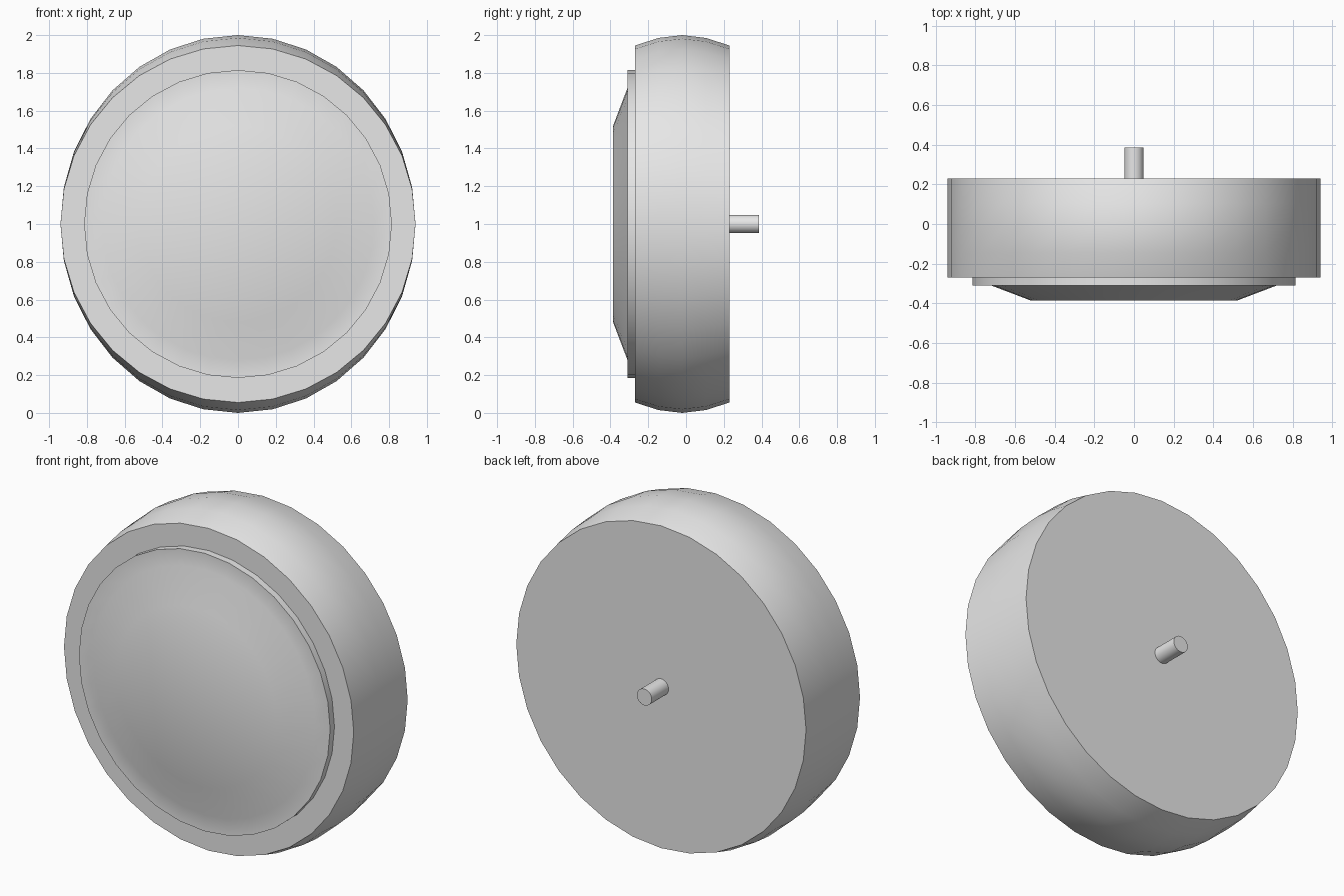
import bpy
import bmesh
import math

cube = bpy.data.objects.get("Cube")
if cube:
    bpy.data.objects.remove(cube, do_unlink=True)

grey = bpy.data.materials.new("plain grey")
grey.use_nodes = True
grey.diffuse_color = (0.8, 0.8, 0.8, 1)
grey.node_tree.nodes["Principled BSDF"].inputs["Base Color"].default_value = (0.8, 0.8, 0.8, 1)


def lathe(name, profile, centre_z=1.0, segments=32):
    """Closed solid along y from (y, half width, half height) rings."""
    bm = bmesh.new()
    rings = []
    for y, rx, rz in profile:
        ring = []
        for i in range(segments):
            a = math.tau * i / segments
            ring.append(bm.verts.new((rx * math.sin(a), y, centre_z + rz * math.cos(a))))
        rings.append(ring)
    for low, high in zip(rings, rings[1:]):
        for i in range(segments):
            j = (i + 1) % segments
            bm.faces.new((low[i], low[j], high[j], high[i]))
    bm.faces.new(rings[0])
    bm.faces.new(rings[-1])
    bmesh.ops.recalc_face_normals(bm, faces=bm.faces)
    mesh = bpy.data.meshes.new(name)
    bm.to_mesh(mesh)
    bm.free()
    mesh.materials.append(grey)
    obj = bpy.data.objects.new(name, mesh)
    bpy.context.collection.objects.link(obj)
    bpy.ops.object.select_all(action='DESELECT')
    obj.select_set(True)
    bpy.context.view_layer.objects.active = obj
    bpy.ops.object.shade_smooth_by_angle(angle=math.radians(30))
    return obj


# Drum, bulging only upward and downward at mid depth
width = 0.94
lathe("drum", [(-0.27, width, 0.945), (-0.145, width, 0.985), (-0.02, width, 1.0),
               (0.105, width, 0.985), (0.23, width, 0.945)])

# Stepped front plate with its raised, bevelled face
lathe("front_plate", [(y, r, r) for y, r in
                      [(-0.26, 0.815), (-0.31, 0.815), (-0.31, 0.72), (-0.386, 0.52)]])

# Axle stub at the back
lathe("axle", [(0.22, 0.048, 0.048), (0.386, 0.048, 0.048)])
